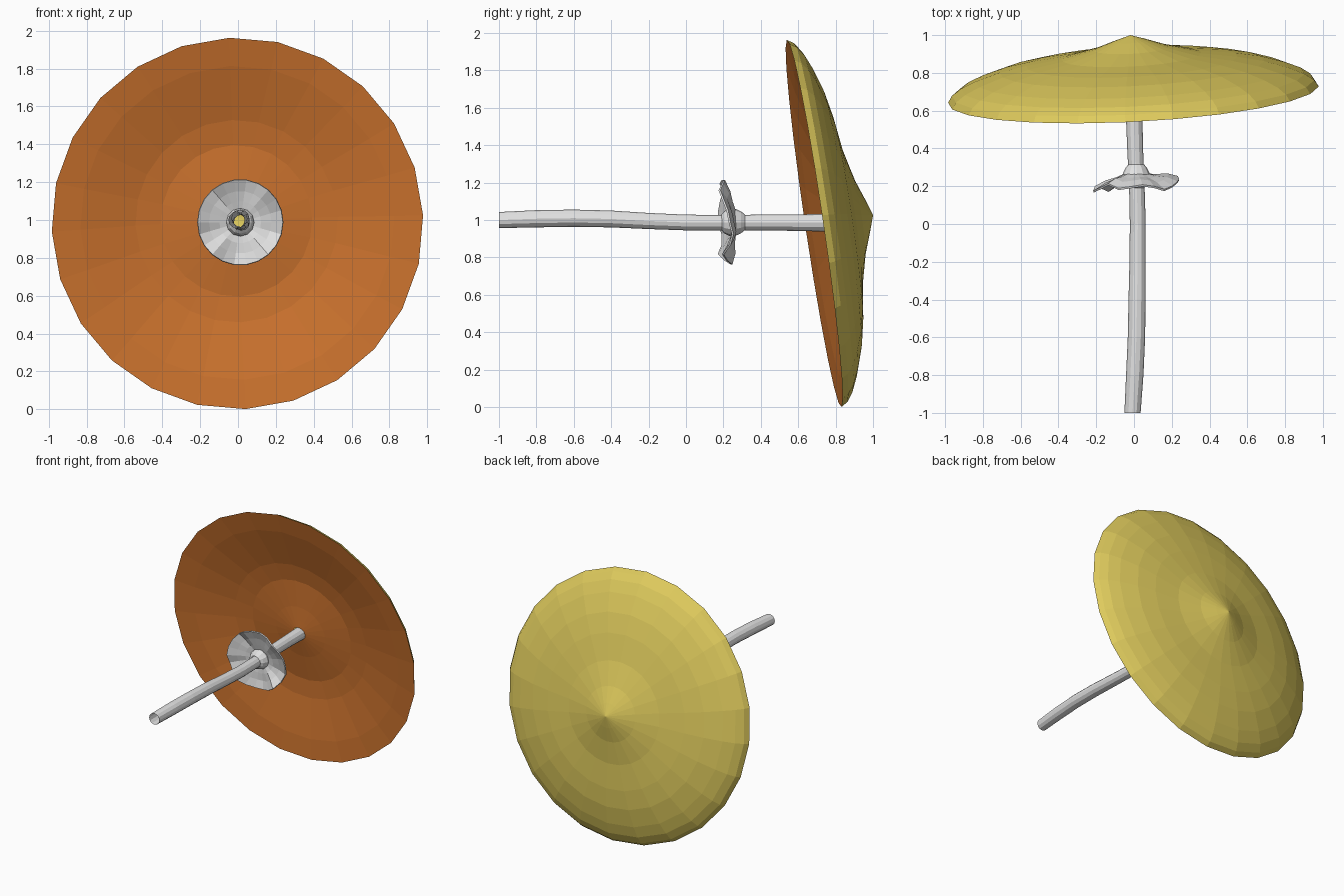
import bpy, bmesh, math, random
from math import sin, cos, pi

if "Cube" in bpy.data.objects:
    bpy.data.objects.remove(bpy.data.objects["Cube"])

random.seed(4)


def material(name, rgb):
    m = bpy.data.materials.new(name)
    m.diffuse_color = (*rgb, 1)
    m.use_nodes = True
    m.node_tree.nodes["Principled BSDF"].inputs["Base Color"].default_value = m.diffuse_color
    return m


YELLOW = material("cap yellow", (0.74, 0.60, 0.11))
ORANGE = material("gill orange", (0.67, 0.19, 0.03))
PALE = material("stem pale grey", (0.76, 0.76, 0.76))


def sweep(name, rings, sides, place, mats, mat_rule=lambda i: 0):
    """Join successive rings; place(ring, angle) gives each point."""
    bm = bmesh.new()
    rows = [[bm.verts.new(place(r, 2 * pi * k / sides)) for k in range(sides)]
            for r in rings]
    for i in range(len(rows) - 1):
        for k in range(sides):
            n = (k + 1) % sides
            f = bm.faces.new((rows[i][k], rows[i][n], rows[i + 1][n], rows[i + 1][k]))
            f.material_index = mat_rule(i)
    bmesh.ops.remove_doubles(bm, verts=bm.verts, dist=1e-4)
    bmesh.ops.recalc_face_normals(bm, faces=bm.faces)
    me = bpy.data.meshes.new(name)
    bm.to_mesh(me)
    bm.free()
    for m in mats:
        me.materials.append(m)
    ob = bpy.data.objects.new(name, me)
    bpy.context.collection.objects.link(ob)
    return ob


# Cap: tilted lathe, (radius, height above rim plane), apex -> rim -> gills
top = [(0, .315), (.09, .285), (.2, .245), (.37, .203), (.56, .176), (.70, .147),
       (.83, .105), (.91, .07), (.96, .035), (.982, 0)]
gills = [(.83, .022), (.535, .085), (.40, .098), (.2, .08), (.10, .066), (.045, .058)]


def cap_point(ring, a):
    r, h = ring
    a += math.radians(2.5)
    x, z = r * cos(a), r * sin(a)
    return (x - .003 - .05 * h, .685 + .05 * x - .147 * z + h, z + .982 + .14 * h)


sweep("mushroom_cap", top + gills, 24, cap_point, [YELLOW, ORANGE],
      lambda i: 0 if i < len(top) - 1 else 1)

# Stem: gently bent open tube, (x, y, z, radius)
path = [(-.008, -1, 1.0, .043), (.004, -.8, 1.007, .046), (.013, -.6, 1.01, .046),
        (.016, -.4, 1.006, .045), (.019, -.2, .995, .043), (.02, 0, .987, .042),
        (.015, .2, .986, .041), (.006, .4, .987, .042), (0, .6, .986, .044),
        (-.002, .77, .986, .048)]
sweep("stem", path, 12,
      lambda p, a: (p[0] + p[3] * cos(a), p[1], p[2] + p[3] * sin(a)), [PALE])


# Collar around the stem
def around_stem(ring, a):
    r, y = ring
    return (.012 + r * cos(a), y, .988 + r * sin(a))


sweep("stem_collar", [(.042, .315), (.058, .295), (.072, .265), (.074, .235),
                      (.06, .205), (.042, .19)], 12, around_stem, [PALE])

# Ruffled skirt hanging from the collar
SIDES = 22
ruffle = [random.uniform(-.022, .022) + .014 * (-1) ** (k // 2) for k in range(SIDES)]


def skirt_point(ring, a):
    r, y, wave = ring
    k = round(a / (2 * pi) * SIDES) % SIDES
    lean = .018 * cos(a) - .022 * max(0, sin(a))
    x, y, z = around_stem((r, y + wave * (ruffle[k] + lean)), a)
    return (x, y, z)


sweep("stem_skirt", [(.06, .268, 0), (.11, .253, .3), (.17, .243, .7), (.228, .218, 1),
                     (.225, .208, 1), (.165, .23, .7), (.11, .24, .3), (.06, .25, 0)],
      SIDES, skirt_point, [PALE])
